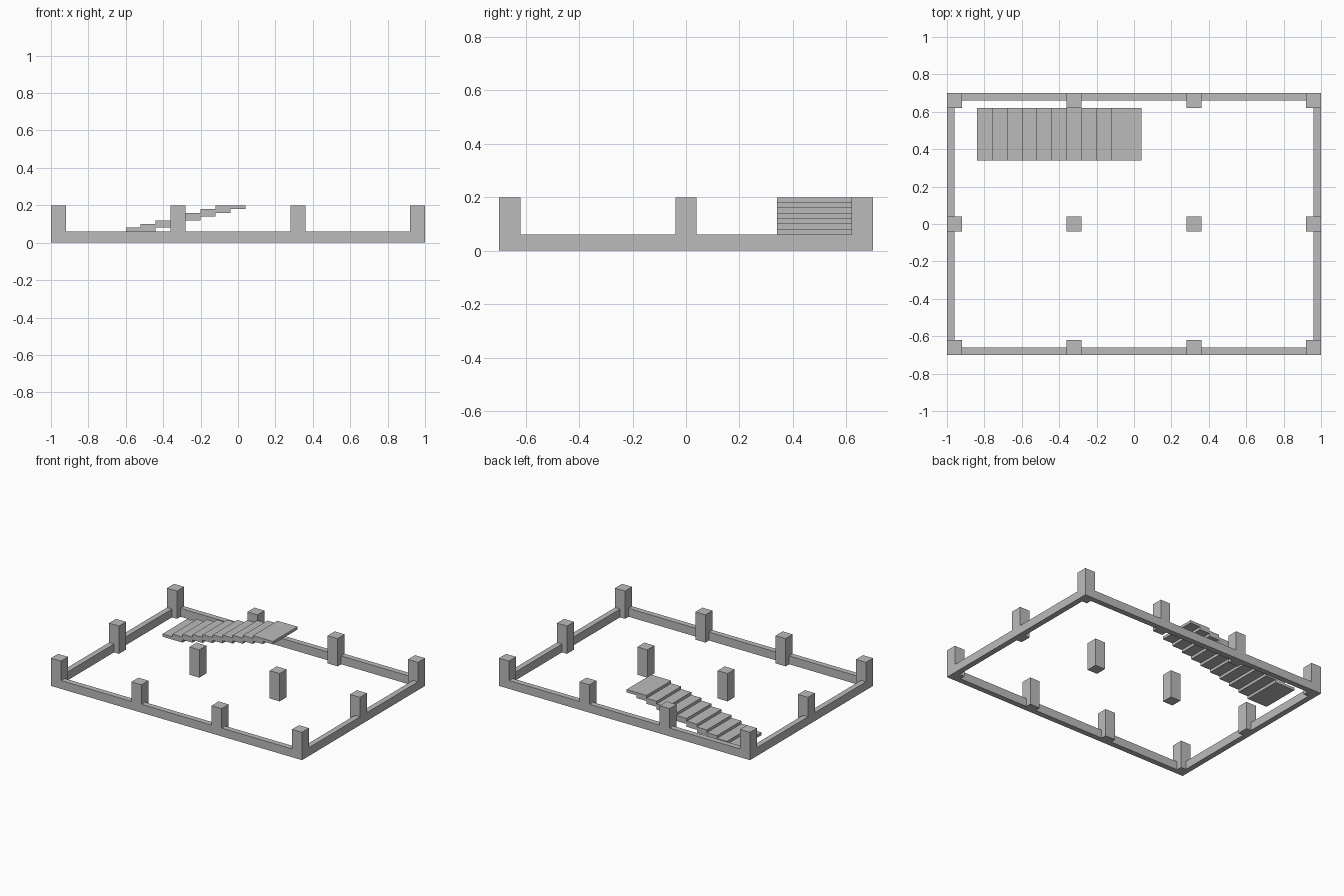
import bpy

if "Cube" in bpy.data.objects:
    bpy.data.objects.remove(bpy.data.objects["Cube"])

# Single concrete colour
concrete = bpy.data.materials.new("concrete_grey")
concrete.diffuse_color = (0.5, 0.5, 0.5, 1)
concrete.use_nodes = True
concrete.node_tree.nodes["Principled BSDF"].inputs["Base Color"].default_value = concrete.diffuse_color


def box(name, x0, x1, y0, y1, z0, z1):
    """Axis-aligned box given by its limits."""
    bpy.ops.mesh.primitive_cube_add(
        size=1, location=((x0 + x1) / 2, (y0 + y1) / 2, (z0 + z1) / 2))
    ob = bpy.context.object
    ob.name = name
    ob.scale = (x1 - x0, y1 - y0, z1 - z0)
    bpy.ops.object.transform_apply(location=False, rotation=False, scale=True)
    ob.data.materials.append(concrete)
    return ob


COL_X = (-0.96, -0.32, 0.32, 0.96)
COL_Y = (-0.66, 0.0, 0.66)
H = 0.04          # half column width
COL_TOP = 0.20
BEAM_W, BEAM_TOP = 0.04, 0.06

# Column grid
for x in COL_X:
    for y in COL_Y:
        box("column", x - H, x + H, y - H, y + H, 0, COL_TOP)

# Perimeter beams spanning between columns, flush with the outer faces
for a, b in zip(COL_X, COL_X[1:]):
    box("front_beam", a + H, b - H, -0.70, -0.70 + BEAM_W, 0, BEAM_TOP)
    box("back_beam", a + H, b - H, 0.70 - BEAM_W, 0.70, 0, BEAM_TOP)
for a, b in zip(COL_Y, COL_Y[1:]):
    box("left_beam", -1.0, -1.0 + BEAM_W, a + H, b - H, 0, BEAM_TOP)
    box("right_beam", 1.0 - BEAM_W, 1.0, a + H, b - H, 0, BEAM_TOP)

# Staircase of overlapping slabs rising to the right
for i in range(10):
    x = -0.84 + 0.08 * i
    box("stair_tread", x, x + 0.16, 0.34, 0.62, 0.02 * i, 0.02 * (i + 1))
